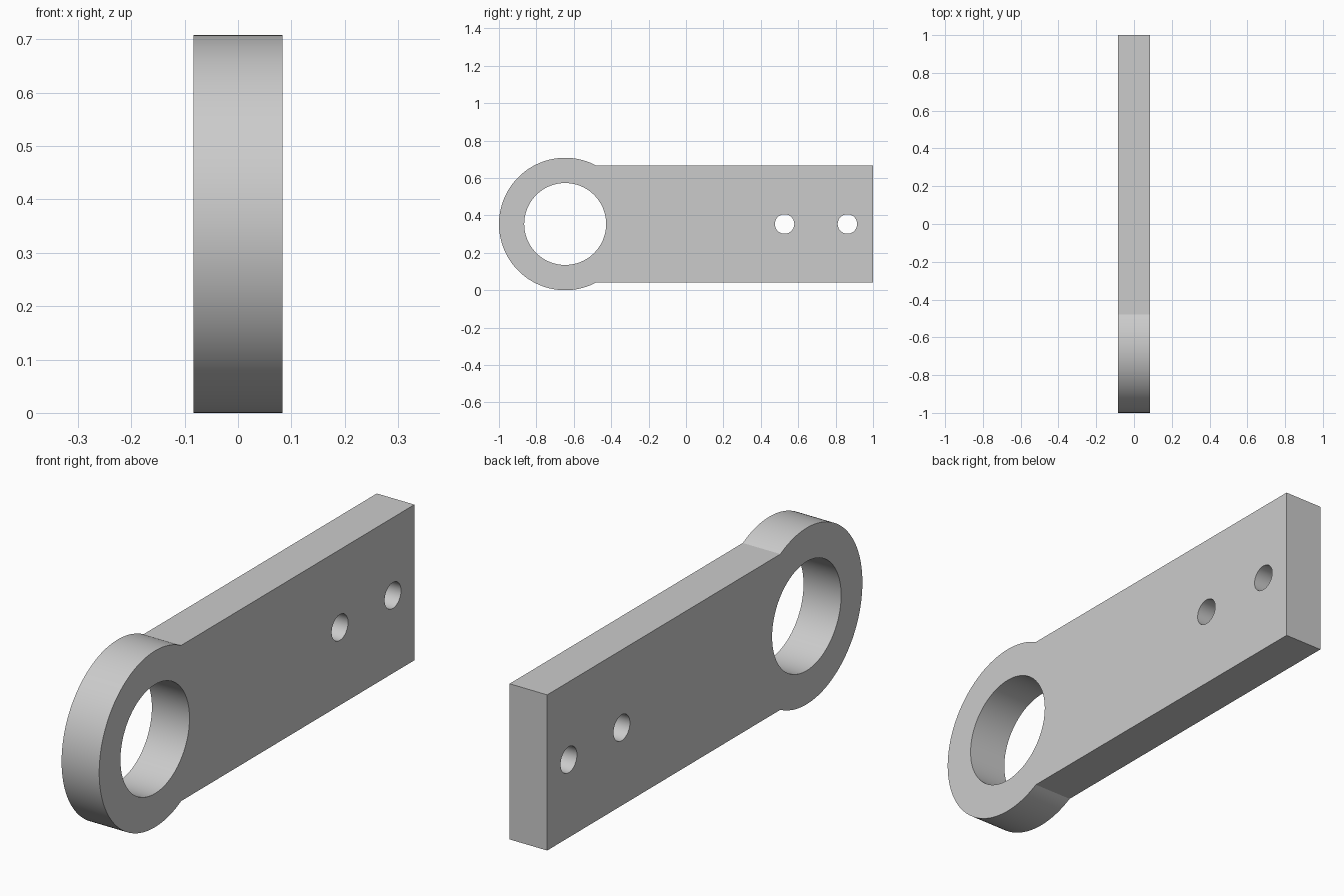
import bpy, bmesh
from math import cos, sin, asin, pi, radians

cube = bpy.data.objects.get("Cube")
if cube:
    bpy.data.objects.remove(cube, do_unlink=True)

THICK = 0.167
R = 0.354                # eye outer radius, also the centre height
EYE_Y = R - 1            # eye centre
HALF_H = 0.3125          # half height of the bar


def arc(cy, r, start, end, n):
    return [(cy + r * cos(start + (end - start) * i / n),
             R + r * sin(start + (end - start) * i / n)) for i in range(n + 1)]


def circle(cy, r, n):
    return arc(cy, r, 0, 2 * pi, n)[:-1]


# Plate outline: rounded eye running into a straight bar, with three holes
a = asin(HALF_H / R)
outline = arc(EYE_Y, R, a, 2 * pi - a, 96) + [(1, R - HALF_H), (1, R + HALF_H)]
loops = [outline, circle(EYE_Y, 0.219, 96), circle(0.527, 0.052, 48), circle(0.863, 0.052, 48)]

bm = bmesh.new()
for pts in loops:
    vs = [bm.verts.new((0, y, z)) for y, z in pts]
    for i, v in enumerate(vs):
        bm.edges.new((vs[i - 1], v))
bmesh.ops.triangle_fill(bm, use_beauty=True, edges=bm.edges[:], normal=(1, 0, 0))
bmesh.ops.recalc_face_normals(bm, faces=bm.faces[:])
mesh = bpy.data.meshes.new("link_plate")
bm.to_mesh(mesh)
bm.free()
plate = bpy.data.objects.new("link_plate", mesh)
bpy.context.collection.objects.link(plate)

# Give the flat profile its thickness
bpy.ops.object.select_all(action='DESELECT')
plate.select_set(True)
bpy.context.view_layer.objects.active = plate
solid = plate.modifiers.new("thickness", 'SOLIDIFY')
solid.thickness = THICK
solid.offset = 0
bpy.ops.object.modifier_apply(modifier=solid.name)
bpy.ops.object.shade_smooth_by_angle(angle=radians(20))

# Plain grey finish
grey = bpy.data.materials.new("light_grey")
grey.use_nodes = True
colour = (0.6, 0.6, 0.6, 1)
grey.diffuse_color = colour
grey.node_tree.nodes["Principled BSDF"].inputs["Base Color"].default_value = colour
plate.data.materials.append(grey)
